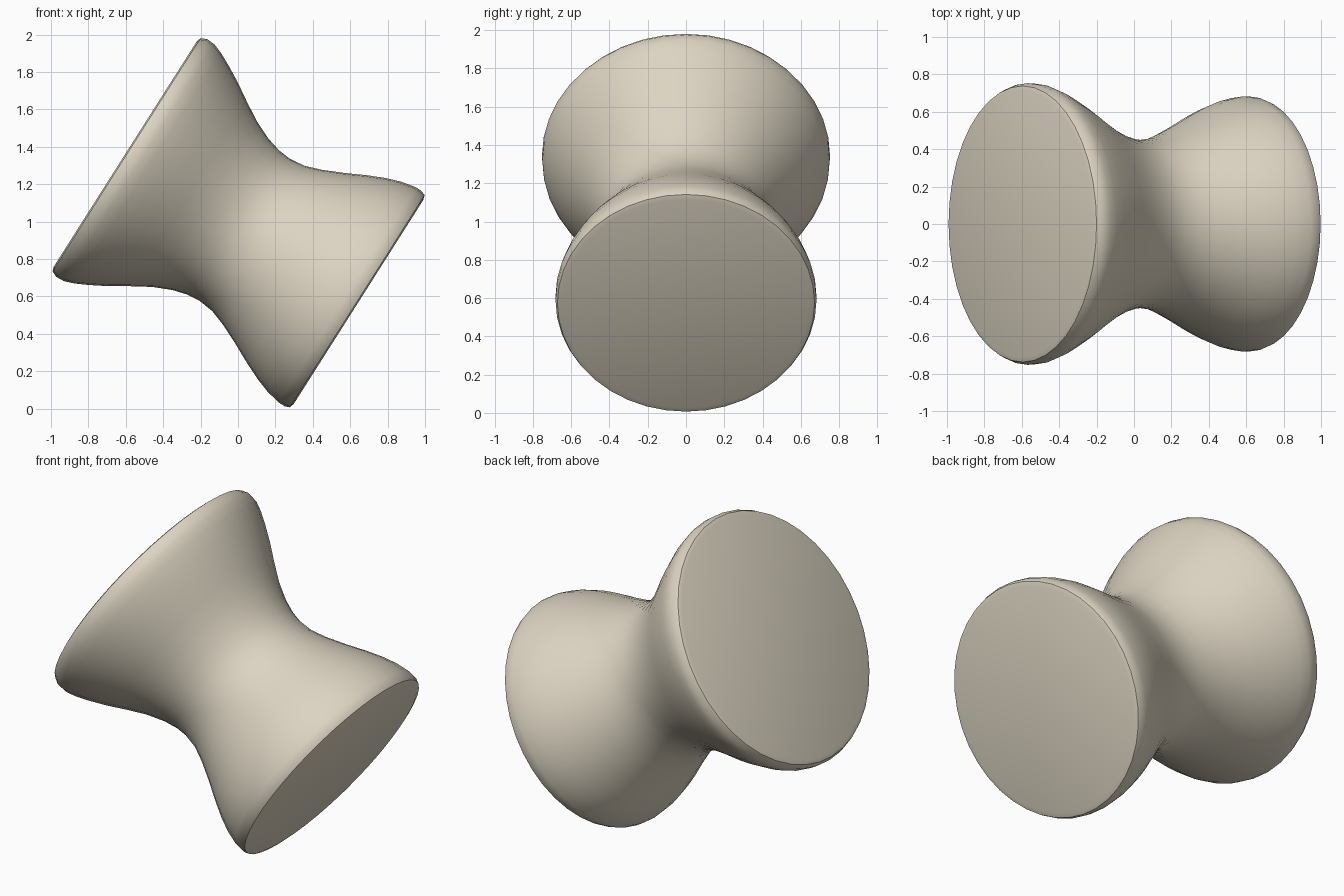
import bpy, bmesh, math
from mathutils import Vector

if "Cube" in bpy.data.objects:
    bpy.data.objects.remove(bpy.data.objects["Cube"])

SIDES = 40
START = Vector((-0.6, 0, 1.36))          # centre of the large end
AXIS = Vector((0.844, 0, -0.536)).normalized()
UP = Vector((0.536, 0, 0.844)).normalized()
SIDE = Vector((0, 1, 0))

# (distance along axis, radius) from large end to small end
PROFILE = [(-0.003, 0.715), (0.005, 0.738), (0.038, 0.753), (0.085, 0.75),
           (0.14, 0.73), (0.21, 0.695), (0.30, 0.645), (0.40, 0.582),
           (0.50, 0.523), (0.60, 0.479), (0.68, 0.457), (0.75, 0.45),
           (0.84, 0.46), (0.93, 0.492), (1.04, 0.542), (1.15, 0.597),
           (1.24, 0.637), (1.32, 0.665), (1.40, 0.682), (1.44, 0.682),
           (1.466, 0.672), (1.474, 0.645)]

# spool body: profile revolved round the tilted axis
bm = bmesh.new()
rings = []
for t, r in PROFILE:
    ring = []
    for i in range(SIDES):
        a = 2 * math.pi * i / SIDES
        ring.append(bm.verts.new(START + AXIS * t + (UP * math.cos(a) + SIDE * math.sin(a)) * r))
    rings.append(ring)
for a, b in zip(rings, rings[1:]):
    for i in range(SIDES):
        j = (i + 1) % SIDES
        bm.faces.new((a[i], a[j], b[j], b[i]))

# flat ends
bm.faces.new(rings[0])
bm.faces.new(rings[-1])
bmesh.ops.recalc_face_normals(bm, faces=bm.faces)

mesh = bpy.data.meshes.new("spool_body")
bm.to_mesh(mesh)
bm.free()
body = bpy.data.objects.new("spool_body", mesh)
bpy.context.collection.objects.link(body)

# single cream colour
cream = bpy.data.materials.new("cream")
cream.diffuse_color = (0.72, 0.66, 0.54, 1)
cream.use_nodes = True
cream.node_tree.nodes["Principled BSDF"].inputs["Base Color"].default_value = cream.diffuse_color
mesh.materials.append(cream)

bpy.context.view_layer.objects.active = body
body.select_set(True)
bpy.ops.object.shade_smooth_by_angle(angle=math.radians(40))
